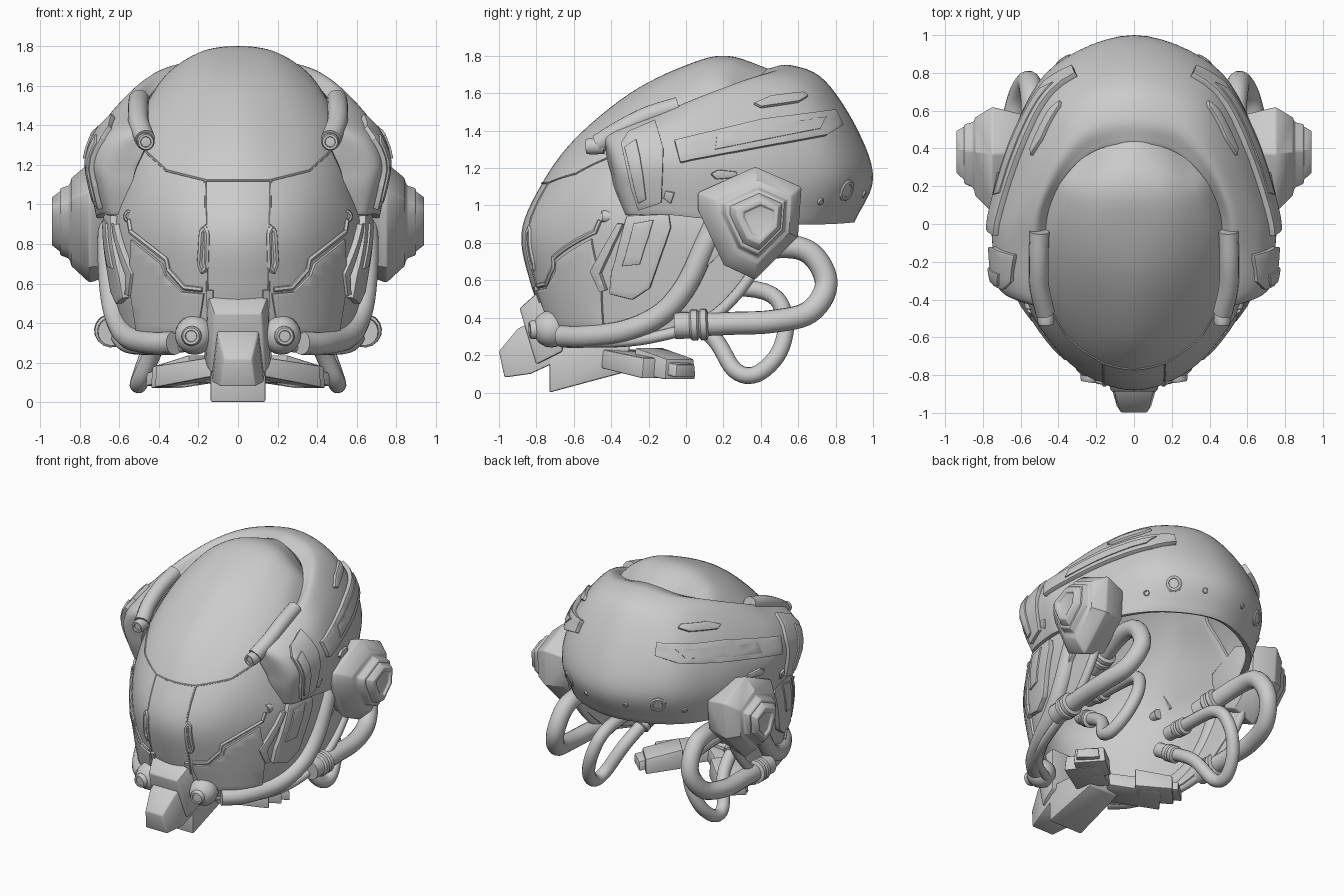
import bpy, bmesh, math
from mathutils import Vector as V
from mathutils.bvhtree import BVHTree

if "Cube" in bpy.data.objects:
    bpy.data.objects.remove(bpy.data.objects["Cube"])

CENTRE = V((0, 0.1, 0.9))


def finish(name, bm, mirror=True, thick=0, bevel=0, closed=True):
    """Turn a bmesh into an object, mirror it, thicken it, bevel it, smooth by angle."""
    if closed:
        bmesh.ops.recalc_face_normals(bm, faces=bm.faces[:])
    me = bpy.data.meshes.new(name)
    bm.to_mesh(me)
    bm.free()
    ob = bpy.data.objects.new(name, me)
    bpy.context.collection.objects.link(ob)
    if mirror:
        ob.modifiers.new("mirror", 'MIRROR')
    if thick:
        m = ob.modifiers.new("thickness", 'SOLIDIFY')
        m.thickness, m.offset = thick, -1
    if bevel:
        m = ob.modifiers.new("bevel", 'BEVEL')
        m.width, m.segments, m.angle_limit = bevel, 2, math.radians(40)
    bpy.ops.object.select_all(action='DESELECT')
    ob.select_set(True)
    bpy.context.view_layer.objects.active = ob
    bpy.ops.object.convert(target='MESH')
    bpy.ops.object.shade_smooth_by_angle(angle=math.radians(35))
    return ob


def outward(bm):
    bm.normal_update()
    if sum((f.normal.dot(f.calc_center_median() - CENTRE)) for f in bm.faces) < 0:
        bmesh.ops.reverse_faces(bm, faces=bm.faces[:])
    bm.normal_update()


def spline(pts, n):
    """Catmull-Rom through pts; tangent is level where it starts on the centre plane."""
    p = [V(q) for q in pts]
    on_axis = abs(p[0].x) < 1e-6 and p[1].x > 1e-6
    first = V((-p[1].x, p[1].y, p[1].z)) if on_axis else 2 * p[0] - p[1]
    p = [first] + p + [2 * p[-1] - p[-2]]
    out = []
    for i in range(1, len(p) - 2):
        a, b, c, d = p[i - 1:i + 3]
        for k in range(n):
            t = k / n
            out.append(0.5 * (2 * b + (c - a) * t + (2 * a - 5 * b + 4 * c - d) * t * t
                              + (3 * b - a - 3 * c + d) * t ** 3))
    return out + [p[-2]]


def skin(rings, wrap):
    bm = bmesh.new()
    vs = [[bm.verts.new(p) for p in r] for r in rings]
    n = len(vs[0])
    for a, b in zip(vs, vs[1:]):
        for j in range(n if wrap else n - 1):
            k = (j + 1) % n
            bm.faces.new((a[j], a[k], b[k], b[j]))
    if wrap:
        bm.faces.new(vs[0][::-1])
        bm.faces.new(vs[-1])
    return bm


def surface(name, grid, thick, n=6):
    """Smooth shell through a control grid; returns its ray-cast tree."""
    rows = [spline(r, n) for r in grid]
    cols = [spline(c, n) for c in zip(*rows)]
    bm = skin(cols, False)
    outward(bm)
    tree = BVHTree.FromBMesh(bm)
    finish(name, bm, thick=thick, bevel=0.008, closed=False)
    return tree


def cast(tree, axis, u, v):
    if axis == 'x':
        o, d = V((2, u, v)), V((-1, 0, 0))
    else:
        o, d = V((u, -2, v)), V((0, 1, 0))
    hit = tree.ray_cast(o, d)
    if hit[0] is None:
        hit = tree.find_nearest(o + d * 1.4)
    return hit[0], hit[1]


def plate(name, pts, tree, h=0.03, axis='x', bevel=0.007):
    """Raised panel: flat outline diced, dropped on a surface and thickened."""
    flat = (lambda u, v: V((0, u, v))) if axis == 'x' else (lambda u, v: V((u, 0, v)))
    bm = bmesh.new()
    bm.faces.new([bm.verts.new(flat(*p)) for p in pts])
    for i, no in enumerate((flat(1, 0), flat(0, 1))):
        lo, hi = min(p[i] for p in pts), max(p[i] for p in pts)
        for k in range(1, int((hi - lo) / 0.05) + 1):
            bmesh.ops.bisect_plane(bm, geom=bm.verts[:] + bm.edges[:] + bm.faces[:],
                                   plane_co=no * (lo + k * 0.05), plane_no=no)
    for v in bm.verts:
        loc, nor = cast(tree, axis, v.co.y if axis == 'x' else v.co.x, v.co.z)
        v.co = loc + nor * h
    outward(bm)
    finish(name, bm, thick=h + 0.02, bevel=bevel, closed=False)


def tube(name, path, r, sides=14, smooth=6):
    pts = spline(path, smooth) if smooth else [V(p) for p in path]
    u, rings = V((0.31, 0.2, 0.93)), []
    for i, p in enumerate(pts):
        t = (pts[min(i + 1, len(pts) - 1)] - pts[max(i - 1, 0)]).normalized()
        u = (u - t * u.dot(t)).normalized()
        w = t.cross(u)
        rad = r[i] if isinstance(r, (list, tuple)) else r
        rings.append([p + (u * math.cos(a) + w * math.sin(a)) * rad
                      for a in (2 * math.pi * k / sides for k in range(sides))])
    finish(name, skin(rings, True))


def trim(name, pts, tree, r=0.008, axis='y'):
    """Thin bead lying on a surface along a projected polyline."""
    line = []
    for a, b in zip(pts, pts[1:]):
        line += [cast(tree, axis, a[0] + (b[0] - a[0]) * k / 6, a[1] + (b[1] - a[1]) * k / 6)[0] for k in range(6)]
    tube(name, line + [cast(tree, axis, *pts[-1])[0]], r, 6, 0)


def boxes(name, secs):
    """Loft of trapezoids: y top, y bottom, half width top, bottom, z bottom, top."""
    finish(name, skin([[(-xb, yb, zb), (xb, yb, zb), (xt, yt, zt), (-xt, yt, zt)]
                       for yt, yb, xt, xb, zb, zt in secs], True), False, bevel=0.01)


def knob(name, p, d, r, length):
    p, d = V(p), V(d).normalized() * length
    prof = [(0, r), (.6, r), (.8, r * .85), (.8, r * .6), (.7, r * .55), (.72, .004)]
    u = d.orthogonal().normalized()
    w = d.normalized().cross(u)
    finish(name, skin([[p + d * a + (u * math.cos(k * math.pi / 10) + w * math.sin(k * math.pi / 10)) * rad
                        for k in range(20)] for a, rad in prof], True))


# Visor and mask: rows run chin to crown, columns run centre to side
face = surface("visor_and_mask", [
    [(0, -.74, .34), (.25, -.68, .30), (.45, -.5, .26), (.57, -.2, .28), (.62, .12, .38)],
    [(0, -.83, .58), (.28, -.74, .58), (.5, -.51, .57), (.61, -.2, .56), (.65, .33, .6)],
    [(0, -.88, .85), (.3, -.77, .85), (.53, -.5, .87), (.64, -.2, .88), (.66, .4, .86)],
    [(0, -.78, 1.1), (.3, -.68, 1.1), (.51, -.45, 1.1), (.6, -.15, 1.1), (.61, .3, 1.1)],
    [(0, -.6, 1.35), (.28, -.5, 1.34), (.46, -.33, 1.33), (.55, -.1, 1.3), (.56, .25, 1.25)],
    [(0, -.3, 1.6), (.24, -.24, 1.58), (.42, -.12, 1.52), (.49, 0, 1.45), (.5, .2, 1.4)],
    [(0, 0, 1.75), (.2, .02, 1.73), (.36, .08, 1.65), (.44, .15, 1.55), (.46, .25, 1.5)],
    [(0, .22, 1.8), (.17, .22, 1.775), (.31, .22, 1.69), (.39, .25, 1.6), (.41, .3, 1.53)],
    [(0, .47, 1.72), (.15, .42, 1.69), (.28, .38, 1.6), (.35, .34, 1.55), (.37, .36, 1.5)]], .03)

# Rear shell: rows run back centre to temple, columns run opening to lower rim
shell = surface("rear_shell", [
    [(0, .43, 1.73), (0, .56, 1.75), (0, .74, 1.67), (0, .92, 1.4), (0, 1.0, 1.14), (0, .9, .91)],
    [(.2, .39, 1.69), (.25, .51, 1.72), (.33, .66, 1.62), (.4, .79, 1.38), (.42, .84, 1.14), (.38, .76, .9)],
    [(.35, .27, 1.64), (.41, .34, 1.67), (.51, .43, 1.55), (.6, .49, 1.35), (.63, .51, 1.14), (.6, .48, .9)],
    [(.45, .08, 1.54), (.52, .08, 1.58), (.64, .1, 1.46), (.73, .1, 1.27), (.74, .1, 1.12), (.71, .1, .93)],
    [(.47, -.14, 1.45), (.54, -.14, 1.49), (.67, -.12, 1.41), (.745, -.1, 1.26), (.74, -.1, 1.12), (.7, -.1, .95)],
    [(.46, -.41, 1.33), (.53, -.41, 1.38), (.65, -.38, 1.32), (.71, -.35, 1.2), (.69, -.33, 1.08), (.66, -.29, .95)],
    [(.44, -.42, 1.31), (.46, -.43, 1.3), (.49, -.42, 1.24), (.52, -.4, 1.17), (.54, -.38, 1.08), (.58, -.33, .95)]], .04)

# Shell panels
plate("side_stripe", [(-.06, 1.34), (-.03, 1.23), (.3, 1.29), (.74, 1.37), (.82, 1.42), (.78, 1.5), (.4, 1.45)], shell, .03)
plate("side_stripe_inset", [(.16, 1.36), (.15, 1.29), (.7, 1.4), (.73, 1.46), (.4, 1.41)], shell, .036)
plate("upper_slot", [(.36, 1.54), (.4, 1.52), (.6, 1.55), (.65, 1.58), (.62, 1.6), (.45, 1.58)], shell, .02)
plate("ear_slot", [(.13, 1.17), (.16, 1.14), (.27, 1.15), (.27, 1.18), (.17, 1.19)], shell, .02)
plate("small_notch", [(-.12, 1.04), (-.08, 1.01), (-.06, 1.07), (-.11, 1.08)], shell, .015)
plate("temple_plate", [(-.34, 1.32), (-.3, 1.38), (-.16, 1.44), (-.12, 1.3), (-.13, 1.02), (-.25, .98), (-.29, 1.1)], shell, .025)
plate("temple_inset", [(-.32, 1.3), (-.26, 1.34), (-.24, 1.25), (-.21, 1.04), (-.25, 1.02)], shell, .035)

# Rear ports and studs
for nm, y, z, r in (("rear_port", .86, 1.08, .06), ("rear_stud", .95, 1.06, .02), ("side_stud", .72, 1.02, .02)):
    loc, nor = cast(shell, 'x', y, z)
    knob(nm, loc - nor * .02, nor, r, .035)

# Mask panels
plate("front_mask_plate", [(.17, .55), (.28, .56), (.36, .64), (.38, .7), (.53, .82), (.54, .6), (.5, .34), (.2, .36)], face, .015, 'y')
plate("cheek_plate", [(-.31, .94), (-.09, .95), (-.08, .88), (-.19, .56), (-.28, .5), (-.4, .53), (-.39, .64)], face, .035)
plate("cheek_inset", [(-.27, .9), (-.17, .92), (-.24, .69), (-.33, .68)], face, .045)
plate("cheek_bracket", [(-.36, .9), (-.33, .9), (-.45, .64), (-.42, .55), (-.45, .54), (-.5, .65)], face, .03)
plate("rear_cheek_panel", [(.03, .6), (.18, .74), (.14, .84), (.1, .83)], face, .03)
trim("visor_seam", [(0, 1.12), (.16, 1.12), (.36, 1.17), (.47, 1.27)], face, .006)
trim("visor_upright_seam", [(.165, 1.12), (.155, .56)], face, .006)
trim("visor_lower_trim", [(.18, .57), (.27, .58), (.35, .67), (.36, .72), (.54, .86), (.55, .92)], face, .014)
trim("visor_clip", [(.16, .68), (.18, .66), (.195, .7), (.185, .86), (.17, .88), (.155, .85), (.16, .68)], face, .014)

# Temple bars and fasteners
tube("temple_bar", [(.47, -.47, 1.33), (.5, -.34, 1.41), (.505, -.2, 1.48), (.5, -.04, 1.53)], .052)
knob("temple_bar_knob", (.47, -.44, 1.32), (-.05, -1, -.05), .045, .12)
knob("cheek_knob", (.54, -.38, .94), (.1, -1, 0), .035, .09)

# Faceted ear pods
outline = [(.06, 1.07), (.37, 1.21), (.62, 1.1), (.6, .83), (.37, .6), (.2, .68), (.06, .98)]
ear = lambda x, s: [(x, .41 + (y - .41) * s, .92 + (z - .92) * s) for y, z in outline]
finish("ear_pod", skin([ear(.58, .8), ear(.75, 1), ear(.84, .74), ear(.85, .62), ear(.9, .56)], True), bevel=.01)
finish("ear_pod_cap", skin([ear(.88, .55), ear(.94, .4), ear(.94, .3), ear(.925, .27)], True), bevel=.005)

# Side pipe from ear to chin, and lower rim
tube("side_pipe", [(.64, .2, 1.0), (.65, .1, .78), (.64, 0, .57), (.61, -.13, .42), (.55, -.32, .33),
                   (.43, -.54, .3), (.32, -.66, .3)], .06)
tube("lower_rim", [(.2, -.68, .29), (.45, -.49, .27), (.58, -.2, .29), (.63, .12, .39), (.65, .33, .6), (.65, .41, .8)], .03)

# Hanging hoses with collars
hoses = {"large_hose": (.062, [(.64, .02, .36), (.65, .25, .37), (.65, .46, .38), (.61, .66, .43), (.56, .75, .58),
                               (.54, .67, .74), (.53, .5, .78), (.48, .2, .72)]),
         "small_hose": (.045, [(.36, -.08, .44), (.41, .14, .3), (.49, .26, .12), (.5, .38, .1), (.46, .5, .22),
                               (.4, .53, .4), (.36, .42, .54), (.36, .02, .57)])}
for nm, (r, path) in hoses.items():
    tube(nm, path, r)
    for end, (a, b) in (("start", path[:2]), ("end", path[:-3:-1])):
        d = (V(b) - V(a)).normalized()
        prof = [(-.08, 1.15), (.0, 1.15), (.01, 1.35), (.04, 1.35), (.05, 1.15), (.06, 1.35), (.09, 1.35), (.1, 1.0)]
        tube(f"{nm}_{end}_collar", [V(a) + d * t for t, _ in prof], [r * s for _, s in prof], 16, 0)

# Muzzle, snout and chin
boxes("muzzle", [(-.66, -.66, .17, .17, .22, .53), (-.8, -.74, .15, .16, .18, .53), (-.89, -.8, .12, .14, .15, .45)])
boxes("snout", [(-.78, -.7, .11, .14, .16, .4), (-.9, -.83, .1, .13, .1, .34), (-1, -.97, .07, .09, .08, .22)])
boxes("chin_wedge", [(-.73, -.73, .14, .14, 0, .27), (-.3, -.32, .12, .12, .11, .25)])
tube("muzzle_prong", [(.14, -.77, .48), (.14, -.8, .57)], .024, 4, 0)
arc = [math.radians(a) for a in range(-80, 81, 20)]
ball_c, ball_d = V((.22, -.72, .34)), V((.15, -1, -.05)).normalized()
tube("chin_ball", [ball_c + ball_d * .1 * math.sin(a) for a in arc], [.1 * math.cos(a) for a in arc], 20, 0)
knob("chin_ball_cap", ball_c + ball_d * .07, ball_d, .05, .06)


# Under-chin wings
def slab(name, a, b, w, h0, h1):
    a, b, up = V(a), V(b), V((0, 0, 1))
    s = (b - a).cross(up).normalized() * w
    finish(name, skin([[p - s - up * h, p + s - up * h, p + s * .9 + up * h, p - s * .9 + up * h]
                       for p, h in ((a, h0), (b, h1))], True), bevel=.01)


slab("chin_wing", (.06, -.36, .18), (.35, -.14, .13), .12, .05, .055)
slab("chin_wing_tip", (.18, -.2, .17), (.37, -.03, .125), .11, .07, .055)
slab("chin_wing_end", (.32, -.1, .14), (.41, 0, .115), .08, .035, .035)
